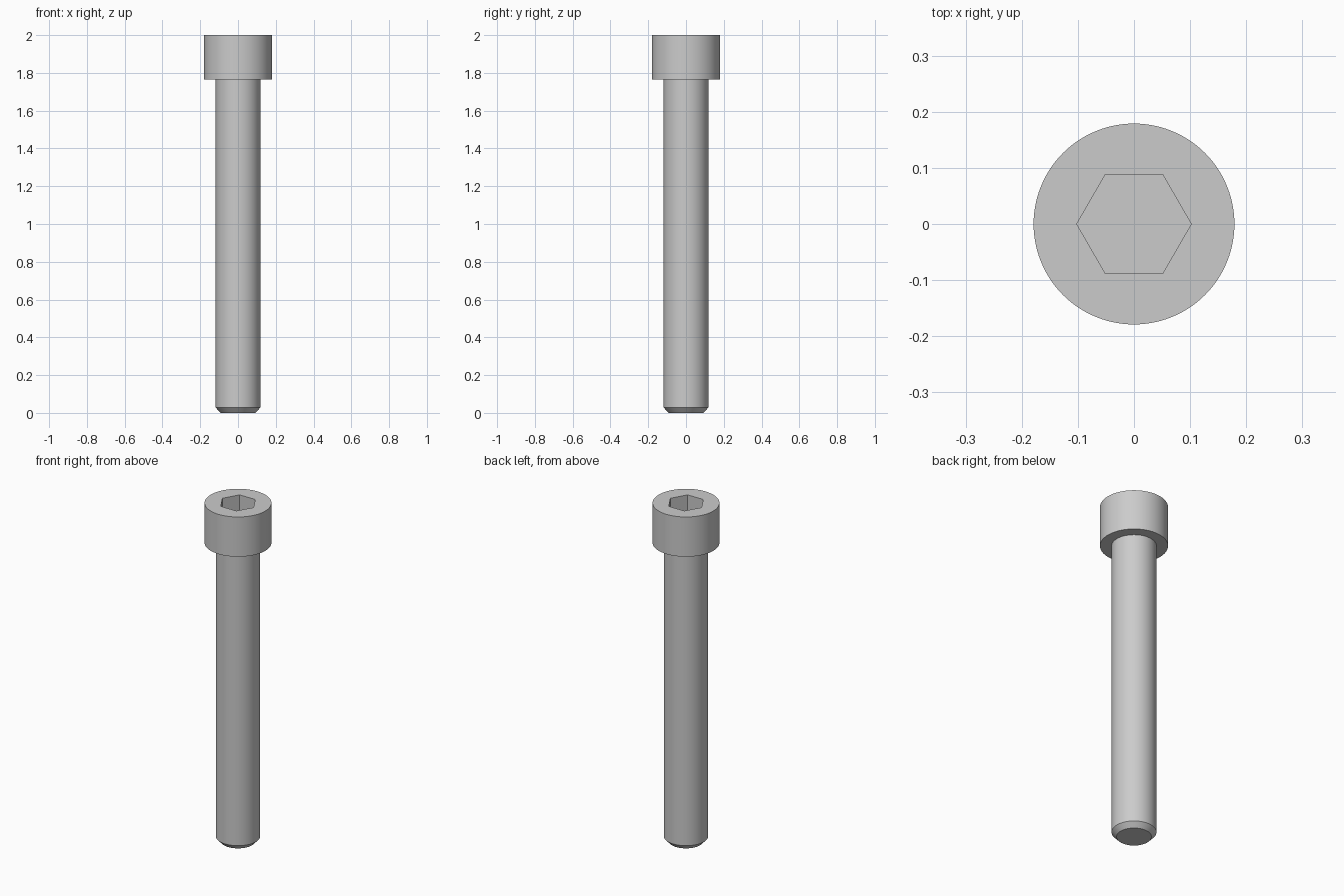
import bpy
import bmesh
import math

SEGMENTS = 96
HEX_RADIUS = 0.102
SOCKET_DEPTH = 0.118
TOP = 2.0

# Remove the default cube
cube = bpy.data.objects.get("Cube")
if cube:
    bpy.data.objects.remove(cube, do_unlink=True)

# Plain steel material
steel = bpy.data.materials.new("steel_grey")
steel.use_nodes = True
colour = (0.6, 0.6, 0.6, 1)
steel.diffuse_color = colour
steel.node_tree.nodes["Principled BSDF"].inputs["Base Color"].default_value = colour

bm = bmesh.new()


def ring(radius, z, sides):
    """Horizontal ring of vertices."""
    step = math.tau / sides
    return [bm.verts.new((radius * math.cos(i * step), radius * math.sin(i * step), z))
            for i in range(sides)]


def skin(lower, upper):
    """Quads between two rings with the same number of sides."""
    n = len(lower)
    for i in range(n):
        j = (i + 1) % n
        bm.faces.new((lower[i], lower[j], upper[j], upper[i]))


def loop_edges(loop):
    return [bm.edges.get((v, loop[i - 1])) for i, v in enumerate(loop)]


# Chamfered tip, shank, head underside and head wall
profile = [(0.092, 0), (0.118, 0.028), (0.118, 1.765), (0.179, 1.765), (0.179, TOP)]
rings = [ring(r, z, SEGMENTS) for r, z in profile]
for lower, upper in zip(rings, rings[1:]):
    skin(lower, upper)
bm.faces.new(rings[0])

# Hexagonal socket with a flat floor
hex_floor = ring(HEX_RADIUS, TOP - SOCKET_DEPTH, 6)
hex_rim = ring(HEX_RADIUS, TOP, 6)
skin(hex_floor, hex_rim)
bm.faces.new(hex_floor)

# Flat top of the head around the socket
bmesh.ops.triangle_fill(bm, use_beauty=True, normal=(0, 0, 1),
                        edges=loop_edges(rings[-1]) + loop_edges(hex_rim))
bmesh.ops.recalc_face_normals(bm, faces=bm.faces[:])

mesh = bpy.data.meshes.new("socket_head_bolt")
bm.to_mesh(mesh)
bm.free()
mesh.materials.append(steel)
bolt = bpy.data.objects.new("socket_head_bolt", mesh)
bpy.context.collection.objects.link(bolt)

# Smooth round walls, crisp edges
bpy.ops.object.select_all(action="DESELECT")
bolt.select_set(True)
bpy.context.view_layer.objects.active = bolt
bpy.ops.object.shade_smooth_by_angle(angle=math.radians(30))
